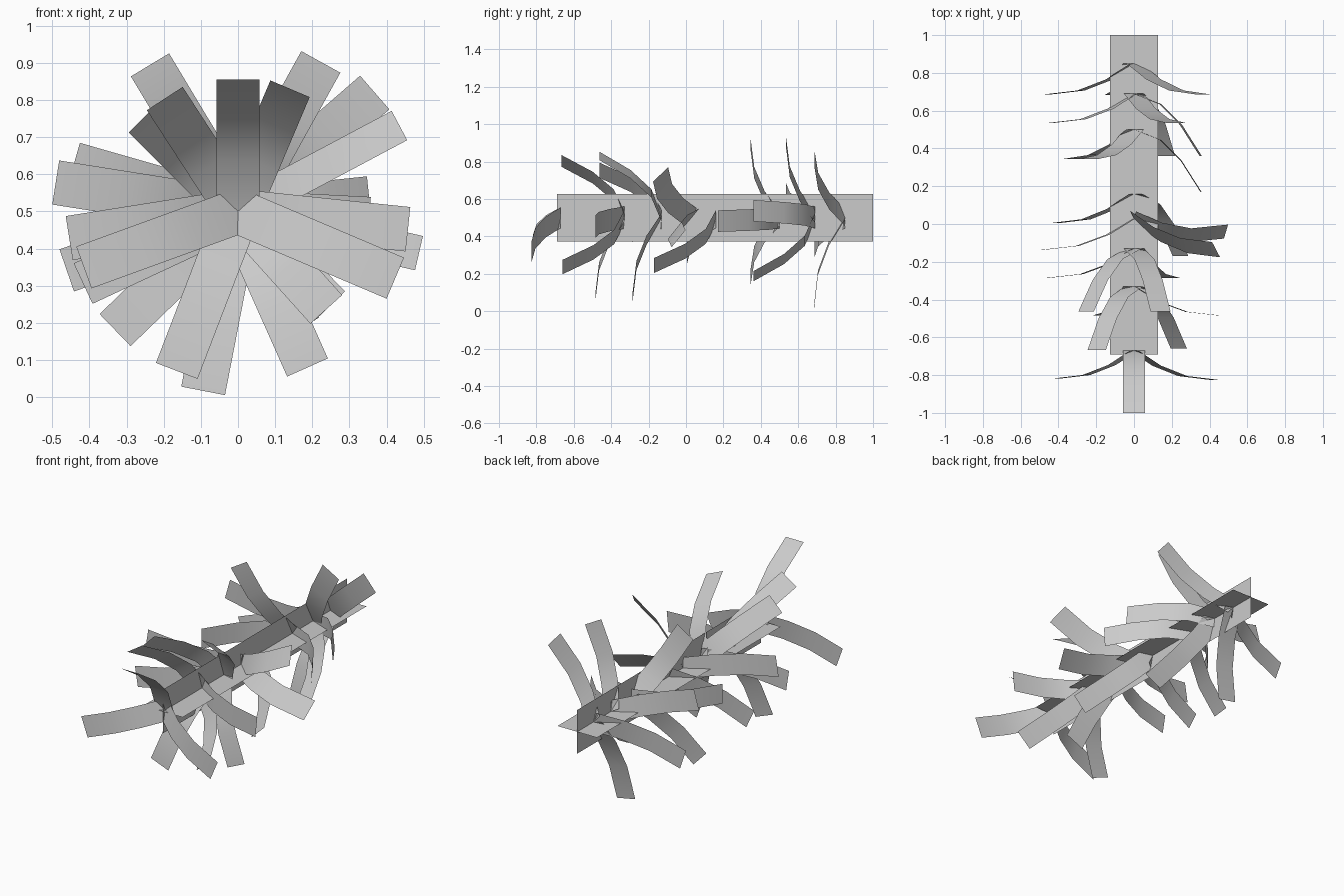
import bpy
from math import sin, cos, radians
from mathutils import Vector

if "Cube" in bpy.data.objects:
    bpy.data.objects.remove(bpy.data.objects["Cube"])

CZ = 0.5            # height of the stem axis

def mesh_object(name, verts, faces, smooth=False):
    me = bpy.data.meshes.new(name)
    me.from_pydata(verts, [], faces)
    if smooth:
        me.shade_smooth()
    ob = bpy.data.objects.new(name, me)
    bpy.context.collection.objects.link(ob)
    return ob

# Stem: two crossed flat cards along y
Y0, Y1, H = -0.69, 1.0, 0.127
mesh_object("stem_card_flat",
            [(-H, Y0, CZ), (H, Y0, CZ), (H, Y1, CZ), (-H, Y1, CZ)], [(0, 1, 2, 3)])
mesh_object("stem_card_upright",
            [(0, Y0, CZ - H), (0, Y1, CZ - H), (0, Y1, CZ + H), (0, Y0, CZ + H)], [(0, 1, 2, 3)])

# Leaf side profiles: (distance from axis, drop towards -y)
SPREAD = [(0, 0), (0.13, 0.08), (0.28, 0.135), (0.46, 0.155)]
SWEPT = [(0, 0), (0.14, 0.055), (0.25, 0.165), (0.355, 0.33)]
LIFTED = [(0, 0), (0.14, 0.06), (0.30, 0.09), (0.50, 0.07)]

def leaf(name, y, angle, profile, scale=1.0, roll=0, width=0.12):
    a, k = radians(angle), radians(roll)
    out = Vector((cos(a), 0, sin(a)))
    side = Vector((-sin(a) * cos(k), sin(k), cos(a) * cos(k))) * width / 2
    verts = []
    for r, d in profile:
        c = Vector((0, y - d * scale, CZ)) + out * r * scale
        verts += [c - side, c + side]
    n = len(profile) - 1
    mesh_object(name, verts, [(2*i, 2*i + 2, 2*i + 3, 2*i + 1) for i in range(n)], True)

# Whorls of leaves: base y -> (spreading leaves, swept leaves) as (angle, scale, roll)
WHORLS = [
    (0.85, [(41, 1.06, 0), (199, 1.06, 0), (259, 1.07, 0)], []),
    (0.69, [(61, 1, 0), (164, 1, 0)], [(6, 1, 0), (298, 1, 0)]),
    (0.50, [(121, 1, 0), (224, 1, 0)], [(357, 1, 0), (180, 1, 0)]),
    (0.16, [(205, 1, 0)], [(314, 1, 0)]),
    (0.03, [(171, 1.08, 0), (28, 1.07, 42)], []),
    (-0.13, [(189, 1, 0), (294, 1, 0)], [(67, 1.01, 0), (135, 1.01, 0)]),
    (-0.33, [(249, 1, 0), (354, 1, 0)], [(123, 1.02, 0), (312, 1, 0)]),
    (-0.67, [(337, 1, 0), (200, 0.96, 0)], [(90, 1, 0)]),
]
for w, (y, spread, swept) in enumerate(WHORLS, 1):
    for i, (a, s, k) in enumerate(spread, 1):
        leaf(f"spreading_leaf_{w}_{i}", y, a, SPREAD, s, k)
    for i, (a, s, k) in enumerate(swept, 1):
        leaf(f"swept_leaf_{w}_{i}", y, a, SWEPT, s, k, 0.115)

# One leaf that curls back up towards the tail
leaf("lifted_leaf", 0.03, 347, LIFTED, 1, 38)
